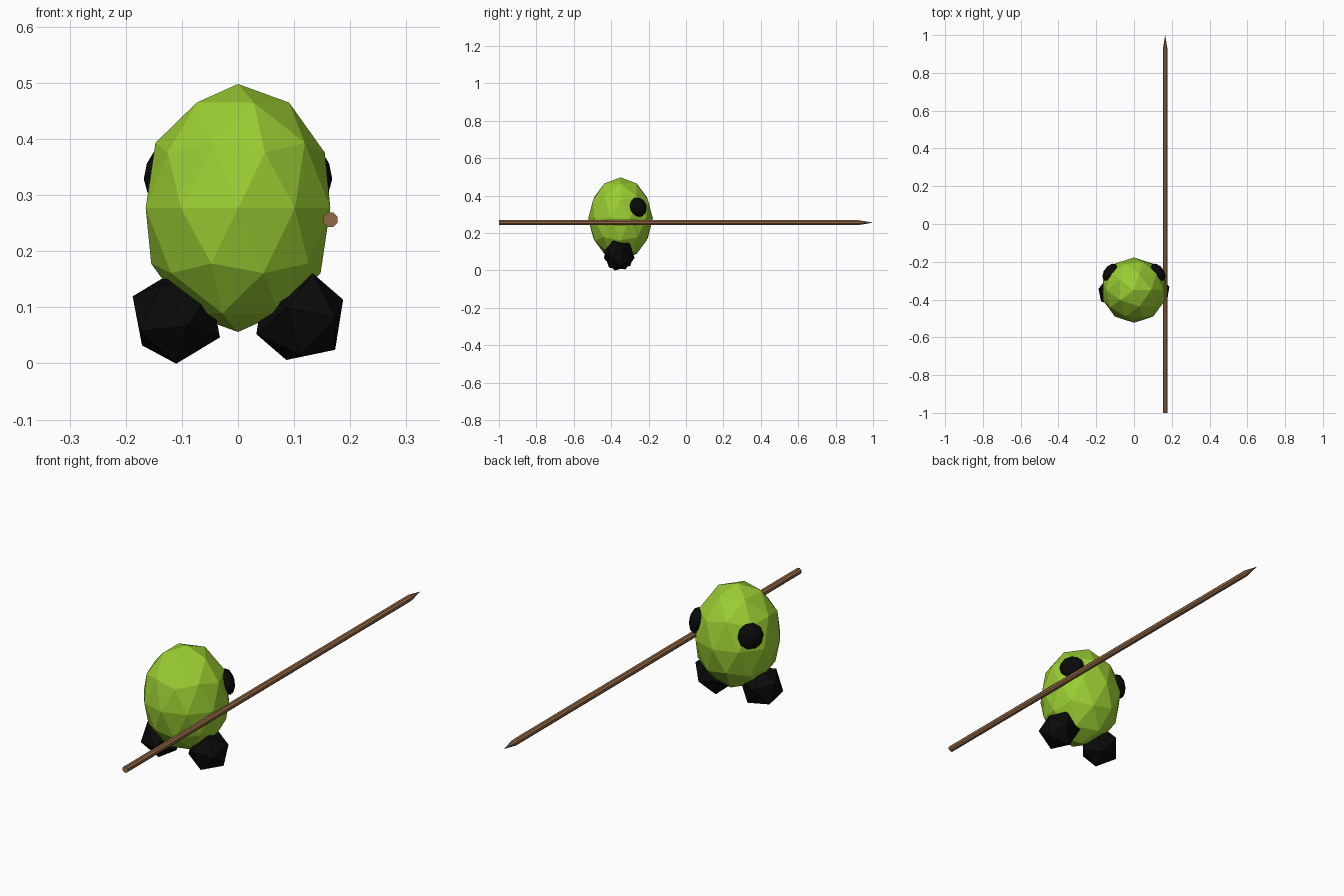
import bpy, bmesh, math
from mathutils import Vector, Matrix

if "Cube" in bpy.data.objects:
    bpy.data.objects.remove(bpy.data.objects["Cube"])


def material(name, rgb):
    m = bpy.data.materials.new(name)
    m.diffuse_color = (*rgb, 1)
    m.use_nodes = True
    m.node_tree.nodes["Principled BSDF"].inputs["Base Color"].default_value = m.diffuse_color
    return m


GREEN = material("yellow_green", (0.323, 0.610, 0.032))
BLACK = material("black", (0.003, 0.003, 0.003))
BROWN = material("wood_brown", (0.29, 0.14, 0.06))


def frame(up, side):
    """Rotation whose z axis is 'up' and whose x axis leans towards 'side'."""
    z = Vector(up).normalized()
    s = Vector(side)
    x = (s - z * s.dot(z)).normalized()
    return Matrix((x, z.cross(x), z)).transposed().to_4x4()


def finish(name, bm, mat):
    mesh = bpy.data.meshes.new(name)
    bm.to_mesh(mesh)
    bm.free()
    mesh.materials.append(mat)
    obj = bpy.data.objects.new(name, mesh)
    bpy.context.collection.objects.link(obj)
    return obj


def ball(name, centre, radii, detail, mat, rot=Matrix.Identity(4)):
    bm = bmesh.new()
    bmesh.ops.create_icosphere(
        bm, subdivisions=detail, radius=1,
        matrix=Matrix.Translation(centre) @ rot @ Matrix.Diagonal((*radii, 1)))
    return finish(name, bm, mat)


# Egg-shaped body
body_centre = Vector((0, -0.35, 0.277))
ball("body", body_centre, (0.173, 0.173, 0.221), 2, GREEN)

# Feet: tumbled icosahedra, each oriented by one of its edges
ball("right_foot", (0.11, -0.357, 0.083), (0.087,) * 3, 1, BLACK,
     frame((0.024, -0.033, 0.077), (0.077, 0.024, 0.0325)))
ball("left_foot", (-0.11, -0.357, 0.083), (0.087,) * 3, 1, BLACK,
     frame((0, 0.024, 0.0825), (-0.077, 0.014, 0.0375)))

# Eyes: flattened balls lying on the back of the body
for name, s in (("right_eye", 1), ("left_eye", -1)):
    offset = Vector((s * 0.128, 0.095, 0.062))
    normal = Vector((s * 0.128, 0.095, 0.035))
    ball(name, body_centre + offset, (0.053, 0.053, 0.029), 2, BLACK,
         frame(normal, (0, 0, 1)))

# Spear: long octagonal shaft drawn out to a point
bm = bmesh.new()
SIDES = 8
rings = []
for y in (-1.0, 0.925):
    rings.append([bm.verts.new((0.165 + 0.0138 * math.cos(a), y,
                                0.256 + 0.0138 * math.sin(a)))
                  for a in (2 * math.pi * (i + 0.5) / SIDES for i in range(SIDES))])
tip = bm.verts.new((0.165, 1.0, 0.256))
bm.faces.new(rings[0])
for i in range(SIDES):
    j = (i + 1) % SIDES
    bm.faces.new((rings[0][i], rings[0][j], rings[1][j], rings[1][i]))
    bm.faces.new((rings[1][i], rings[1][j], tip))
bmesh.ops.recalc_face_normals(bm, faces=bm.faces)
finish("spear", bm, BROWN)
